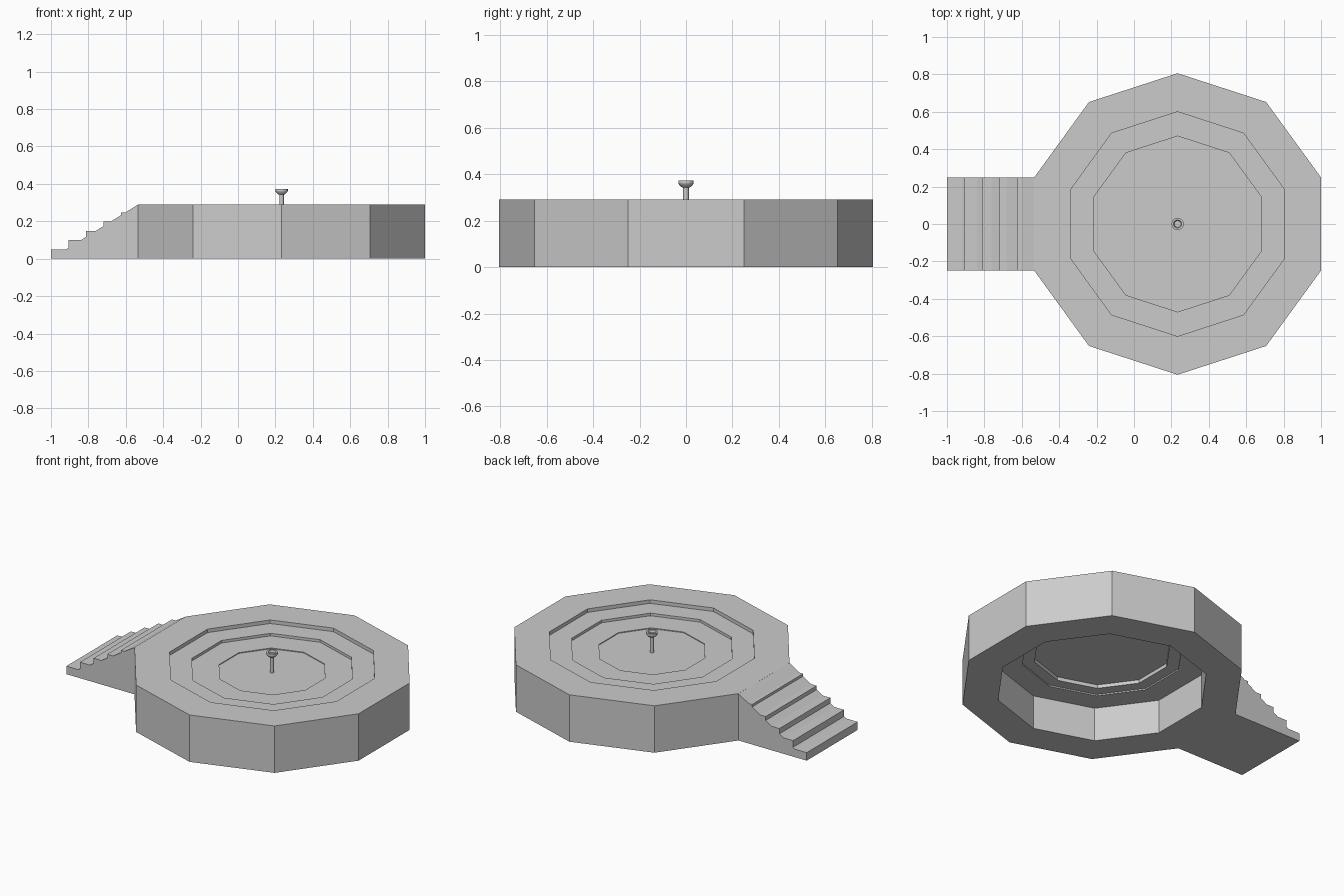
import bpy, bmesh, math

if "Cube" in bpy.data.objects:
    bpy.data.objects.remove(bpy.data.objects["Cube"])

CX = 0.233          # centre of the round platform
TOP = 0.29
STAIR_END = -0.533


def make_object(name, bm):
    bmesh.ops.remove_doubles(bm, verts=bm.verts, dist=1e-5)
    bmesh.ops.recalc_face_normals(bm, faces=bm.faces)
    mesh = bpy.data.meshes.new(name)
    bm.to_mesh(mesh)
    bm.free()
    obj = bpy.data.objects.new(name, mesh)
    bpy.context.collection.objects.link(obj)
    return obj


def revolve(name, profile, sides, closed=True):
    """Turn an (r, z) profile into a faceted solid around the platform axis."""
    bm = bmesh.new()
    rings = []
    for i in range(sides):
        a = math.pi / 2 + 2 * math.pi * i / sides
        rings.append([bm.verts.new((CX + r * math.cos(a), r * math.sin(a), z))
                      for r, z in profile])
    n = len(profile)
    for i in range(sides):
        a, b = rings[i], rings[(i + 1) % sides]
        for j in range(n if closed else n - 1):
            k = (j + 1) % n
            if profile[j][0] == 0 and profile[k][0] == 0:
                continue
            if profile[j][0] == 0:
                bm.faces.new((a[j], a[k], b[k]))
            elif profile[k][0] == 0:
                bm.faces.new((a[j], a[k], b[j]))
            else:
                bm.faces.new((a[j], a[k], b[k], b[j]))
    return make_object(name, bm)


# Ten-sided outer platform with an open centre
revolve("platform_rim", [(0.6, 0), (0.806, 0), (0.806, TOP), (0.6, TOP)], 10)

# Basin floor: shallow steps down on top, stepped recess underneath
revolve("basin_floor", [(0, 0.247), (0.31, 0.247), (0.31, 0.252), (0.47, 0.252),
                        (0.47, 0.268), (0.6, 0.268), (0.6, 0.21), (0.46, 0.21),
                        (0.46, 0.218), (0.39, 0.218), (0.39, 0.24), (0, 0.24)],
        10, closed=False)

# Central spout: thin stem with a small cup on top
revolve("spout", [(0, 0.245), (0.012, 0.245), (0.012, 0.342), (0.02, 0.345),
                  (0.03, 0.355), (0.033, 0.362), (0.033, 0.373), (0.022, 0.373),
                  (0.018, 0.36), (0, 0.36)], 16, closed=False)

# Stairs: treads that meet the sloping side line at the back
STEPS = 5
run = (STAIR_END + 1) / STEPS
slope = TOP / (STAIR_END + 1)
profile = [(-1, 0)]
for k in range(STEPS):
    x0 = -1 + k * run
    z = 0.0495 * (k + 1)
    profile += [(x0, z), (-1 + z / slope, z), (x0 + run, (x0 + run + 1) * slope)]
profile.append((STAIR_END, 0))

bm = bmesh.new()
face = bm.faces.new([bm.verts.new((x, -0.249, z)) for x, z in profile])
out = bmesh.ops.extrude_face_region(bm, geom=[face], use_keep_orig=True)
moved = [g for g in out["geom"] if isinstance(g, bmesh.types.BMVert)]
bmesh.ops.translate(bm, verts=moved, vec=(0, 0.498, 0))
make_object("stairs", bm)
